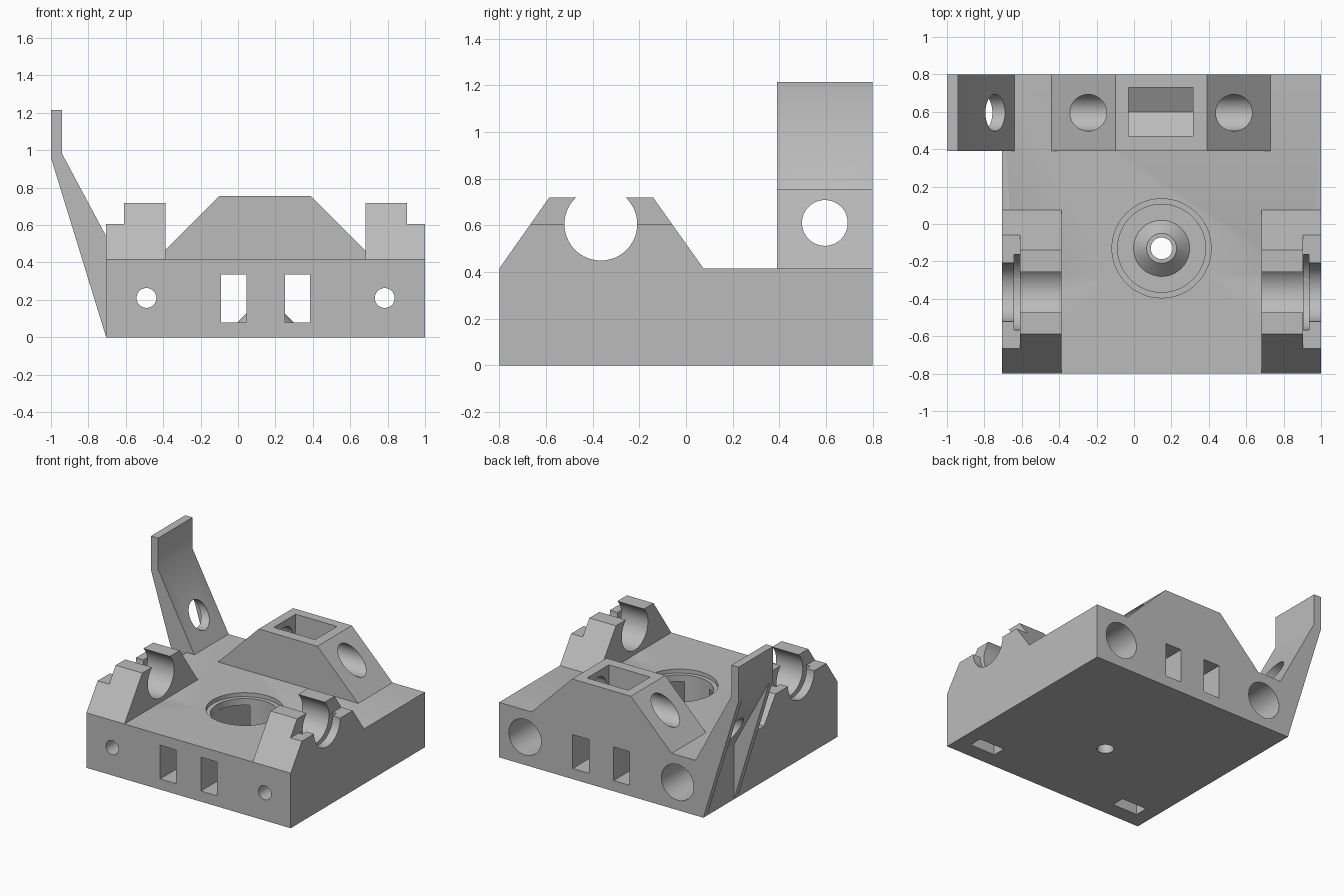
import bpy, bmesh, math
from mathutils import Matrix, Vector

if "Cube" in bpy.data.objects:
    bpy.data.objects.remove(bpy.data.objects["Cube"], do_unlink=True)

grey = bpy.data.materials.new("plain grey")
grey.use_nodes = True
grey.diffuse_color = (0.5, 0.5, 0.5, 1)
grey.node_tree.nodes["Principled BSDF"].inputs["Base Color"].default_value = (0.5, 0.5, 0.5, 1)

MID = 0.1475          # symmetry plane of the block
LOW, HIGH = -0.705, 1.0
DECK = 0.415


def finish(name, bm):
    bmesh.ops.recalc_face_normals(bm, faces=bm.faces)
    mesh = bpy.data.meshes.new(name)
    bm.to_mesh(mesh)
    bm.free()
    mesh.materials.append(grey)
    obj = bpy.data.objects.new(name, mesh)
    bpy.context.collection.objects.link(obj)
    return obj


def prism(name, points, axis, start, end):
    """Extrude a profile along x (points are y, z) or along y (points are x, z)."""
    bm = bmesh.new()
    place = (lambda p: (start, *p)) if axis == "x" else (lambda p: (p[0], start, p[1]))
    face = bm.faces.new([bm.verts.new(place(p)) for p in points])
    grown = bmesh.ops.extrude_face_region(bm, geom=[face])["geom"]
    step = Vector((end - start, 0, 0) if axis == "x" else (0, end - start, 0))
    bmesh.ops.translate(bm, vec=step, verts=[v for v in grown if isinstance(v, bmesh.types.BMVert)])
    return finish(name, bm)


def box(name, x, y, z):
    return prism(name, [(x[0], z[0]), (x[1], z[0]), (x[1], z[1]), (x[0], z[1])], "y", *y)


def rod(axis, centre, radius, start, end):
    """Round cutter along an axis; centre holds the two other coordinates."""
    bm = bmesh.new()
    bmesh.ops.create_cone(bm, cap_ends=True, segments=64, radius1=radius, radius2=radius,
                          depth=end - start)
    half = (start + end) / 2
    if axis == "x":
        turn, spot = Matrix.Rotation(math.pi / 2, 4, "Y"), (half, *centre)
    elif axis == "y":
        turn, spot = Matrix.Rotation(math.pi / 2, 4, "X"), (centre[0], half, centre[1])
    else:
        turn, spot = Matrix(), (*centre, half)
    bmesh.ops.transform(bm, matrix=Matrix.Translation(spot) @ turn, verts=bm.verts)
    return finish("cutter", bm)


def cut(obj, cutters):
    """Subtract the cutters, bake the result and remove them."""
    for c in cutters:
        c.hide_render = True
        mod = obj.modifiers.new("cut", "BOOLEAN")
        mod.operation, mod.solver, mod.object = "DIFFERENCE", "EXACT", c
    bpy.context.view_layer.update()
    baked = bpy.data.meshes.new_from_object(
        obj.evaluated_get(bpy.context.evaluated_depsgraph_get()))
    obj.modifiers.clear()
    obj.data = baked
    for c in cutters:
        bpy.data.objects.remove(c, do_unlink=True)
    smooth(obj)


def smooth(obj):
    bpy.ops.object.select_all(action="DESELECT")
    obj.select_set(True)
    bpy.context.view_layer.objects.active = obj
    bpy.ops.object.shade_smooth_by_angle(angle=math.radians(30))


def mirrored(side, a, b):
    """Order a pair of distances from the middle plane as an x range."""
    return sorted((MID + side * a, MID + side * b))


SHAFT = (-0.365, 0.605)       # y, z of the cross shaft
WELL = (MID, -0.13)

# Base block with well, belt slots, bolt bores, nut traps
base = box("base_block", (LOW, HIGH), (-0.8, 0.8), (0, DECK))
cutters = [rod("z", WELL, 0.235, 0.08, 0.6), rod("z", WELL, 0.265, 0.385, 0.6),
           rod("z", WELL, 0.058, -0.1, 0.3)]
for side in (-1, 1):
    bolt = MID + side * 0.637
    cutters += [
        box("cutter", mirrored(side, 0.103, 0.238), (-0.9, 0.9), (0.08, 0.335)),
        rod("y", (bolt, 0.21), 0.053, -0.9, 0),
        rod("y", (bolt, 0.21), 0.135, -0.4, 0.9),
        box("cutter", (bolt - 0.105, bolt + 0.105), (-0.68, -0.58), (-0.1, 0.32)),
        rod("x", SHAFT, 0.203, *mirrored(side, 0.758, 0.788)),
    ]
cut(base, cutters)

# Raised cone on the well floor
bm = bmesh.new()
ring = [bm.verts.new((r, 0, z)) for r, z in
        ((0.058, 0.08), (0.15, 0.08), (0.08, 0.15), (0.058, 0.15))]
loop = [bm.edges.new((ring[i], ring[(i + 1) % 4])) for i in range(4)]
bmesh.ops.spin(bm, geom=ring + loop, cent=(0, 0, 0), axis=(0, 0, 1),
               angle=math.tau, steps=64, use_merge=True)
bmesh.ops.remove_doubles(bm, verts=bm.verts, dist=0.0001)
bmesh.ops.translate(bm, vec=(*WELL, 0), verts=bm.verts)
smooth(finish("well_cone", bm))

# Shaft cradles with stepped outer shoulder and retaining groove
for side, name in ((-1, "right_cradle"), (1, "left_cradle")):
    cradle = prism(name, [(-0.8, DECK), (-0.587, 0.718), (-0.14, 0.718), (0.075, DECK)],
                   "x", *mirrored(side, 0.535, 0.8525))
    cut(cradle, [
        box("cutter", mirrored(side, 0.757, 0.9), (-1, 1), (0.605, 1)),
        rod("x", SHAFT, 0.156, *mirrored(side, 0.4, 1)),
        rod("x", SHAFT, 0.203, *mirrored(side, 0.758, 0.788)),
    ])

# Rear housing with cross bore and hexagonal nut pocket
ROD = (0.595, 0.61)
housing = prism("rear_housing", [(-0.44, DECK), (0.73, DECK), (0.39, 0.755), (-0.1, 0.755)],
                "y", 0.39, 0.8)
hexagon = [(0.47, 0.9), (0.47, 0.535), (0.6, 0.46), (0.73, 0.535), (0.73, 0.9)]
cut(housing, [rod("x", ROD, 0.098, -0.6, 0.9), prism("cutter", hexagon, "x", -0.03, 0.315)])

# Leaning arm plate with rod hole
arm = prism("arm_plate", [(LOW, DECK), (-1, 0.96), (-1, 1.215), (-0.94, 1.215),
                          (-0.94, 0.98), (-0.638, DECK)], "y", 0.39, 0.8)
cut(arm, [rod("x", ROD, 0.098, -1.2, -0.5)])

# Thin ribs bracing the arm down to the base
for name, y in (("front_arm_rib", 0.39), ("rear_arm_rib", 0.755)):
    prism(name, [(LOW, 0), (-1, 0.96), (LOW, DECK)], "y", y, y + 0.045)
